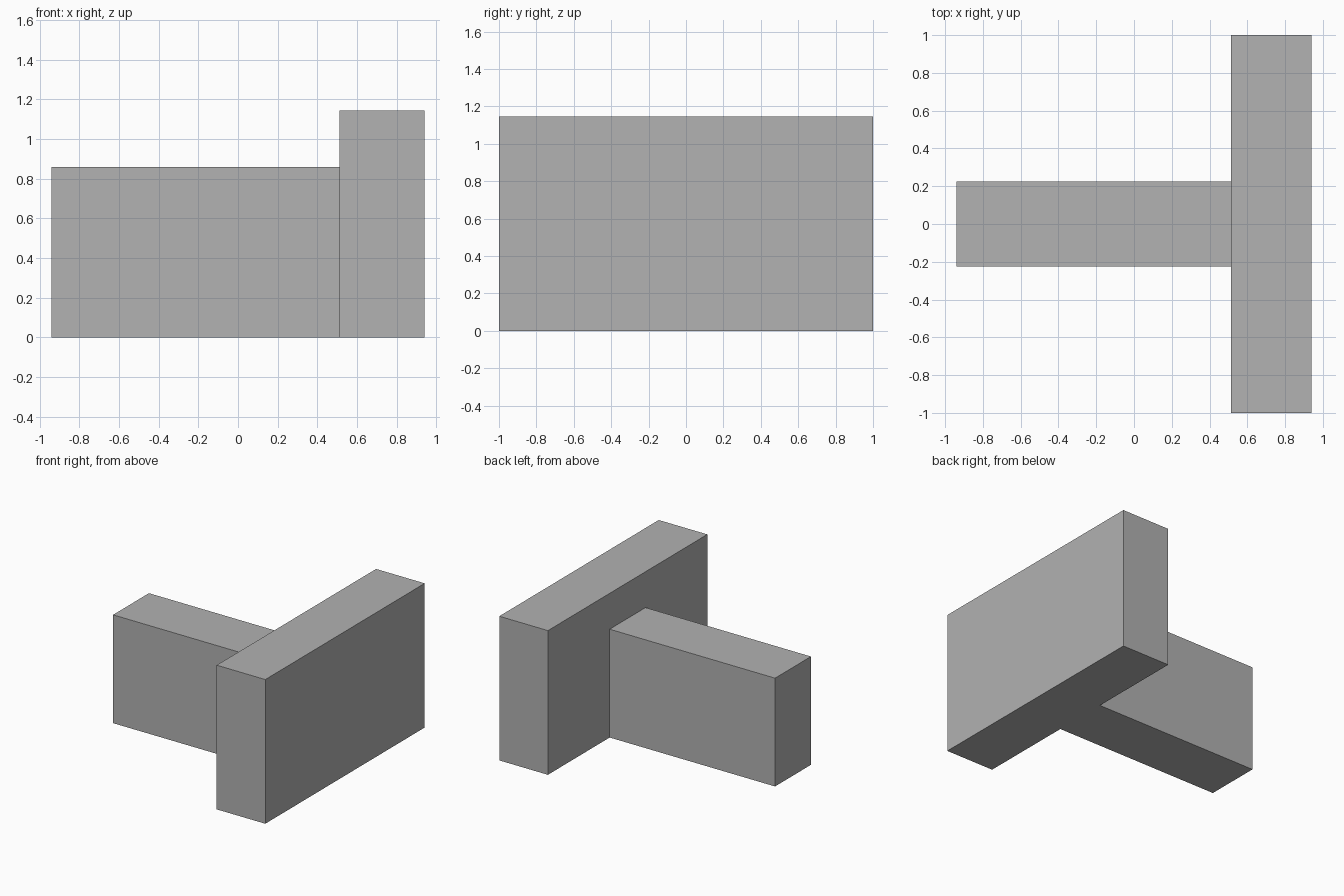
import bpy

cube = bpy.data.objects.get("Cube")
if cube:
    bpy.data.objects.remove(cube, do_unlink=True)

GREY = (0.445, 0.445, 0.445, 1)
grey = bpy.data.materials.new("plain_grey")
grey.use_nodes = True
grey.diffuse_color = GREY
grey.node_tree.nodes["Principled BSDF"].inputs["Base Color"].default_value = GREY


def block(name, x0, x1, depth, height):
    """Box standing on the floor, centred on y = 0."""
    bpy.ops.mesh.primitive_cube_add(size=1, location=((x0 + x1) / 2, 0, height / 2))
    obj = bpy.context.object
    obj.name = name
    obj.scale = (x1 - x0, depth, height)
    bpy.ops.object.transform_apply(location=False, rotation=False, scale=True)
    obj.data.materials.append(grey)
    return obj


# Tall cross wall and the lower stem that butts against its middle
block("cross_wall", 0.513, 0.94, 2.0, 1.145)
block("stem_wall", -0.94, 0.513, 0.45, 0.86)
